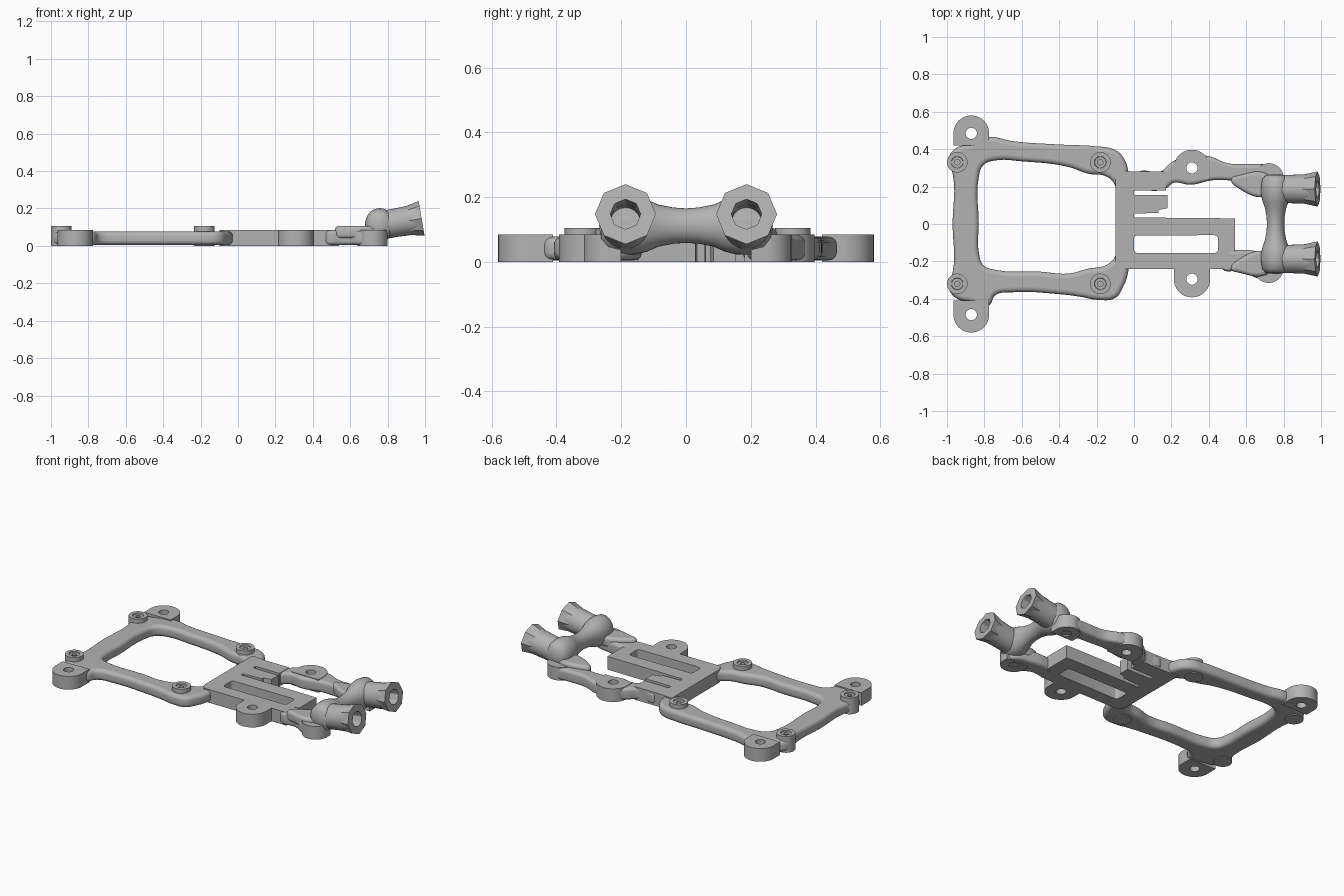
import bpy, bmesh
from math import sin, cos, pi, radians
from mathutils import Matrix, Vector

cube = bpy.data.objects.get("Cube")
if cube:
    bpy.data.objects.remove(cube, do_unlink=True)

COLOUR = (0.45, 0.45, 0.45, 1)
grey = bpy.data.materials.new("light_grey")
grey.use_nodes = True
grey.diffuse_color = COLOUR
grey.node_tree.nodes["Principled BSDF"].inputs["Base Color"].default_value = COLOUR


def finish(obj, angle=35):
    """Give the part its material and smooth shading with sharp edges."""
    obj.data.materials.clear()
    obj.data.materials.append(grey)
    bpy.ops.object.select_all(action='DESELECT')
    obj.select_set(True)
    bpy.context.view_layer.objects.active = obj
    if obj.type == 'CURVE':
        bpy.ops.object.convert(target='MESH')
    bpy.ops.object.shade_smooth_by_angle(angle=radians(angle))


def plate(name, outlines, z0, z1, bevel=0.0, rounded=False):
    """Extrude flat outlines; outlines inside the first one become openings."""
    cu = bpy.data.curves.new(name, 'CURVE')
    cu.dimensions = '2D'
    cu.fill_mode = 'BOTH'
    cu.resolution_u = 6
    cu.extrude = (z1 - z0) / 2 - bevel
    cu.bevel_depth = bevel
    cu.bevel_resolution = 4
    cu.offset = -bevel
    for pts in outlines:
        sp = cu.splines.new('BEZIER' if rounded else 'POLY')
        ends = sp.bezier_points if rounded else sp.points
        ends.add(len(pts) - 1)
        for e, (x, y) in zip(ends, pts):
            if rounded:
                e.co = (x, y, 0)
                e.handle_left_type = e.handle_right_type = 'AUTO'
            else:
                e.co = (x, y, 0, 1)
        sp.use_cyclic_u = True
    obj = bpy.data.objects.new(name, cu)
    obj.location.z = (z0 + z1) / 2
    bpy.context.collection.objects.link(obj)
    finish(obj)


def arc(x, y, r, a0=0.0, a1=2 * pi, n=32):
    return [(x + r * cos(a0 + (a1 - a0) * i / n), y + r * sin(a0 + (a1 - a0) * i / n))
            for i in range(n)]


def lug(name, x, y, r, base, hole=0.03):
    """Round screw lug whose straight neck runs back to y = base."""
    s = 1 if y > 0 else -1
    outline = arc(x, y, r, 0, s * pi) + [(x - r, y), (x - r, base), (x + r, base)]
    plate(name, [outline, arc(x, y, hole)], 0, 0.085)


def lathe(name, profile, matrix, n=32, angle=35):
    """Revolve (radius, height) points about the local z axis."""
    bm = bmesh.new()
    vs = [bm.verts.new((r, 0, h)) for r, h in profile]
    es = [bm.edges.new(p) for p in zip(vs, vs[1:])]
    bmesh.ops.spin(bm, geom=vs + es, cent=(0, 0, 0), axis=(0, 0, 1),
                   angle=2 * pi, steps=n)
    bmesh.ops.remove_doubles(bm, verts=bm.verts, dist=0.0002)
    bmesh.ops.recalc_face_normals(bm, faces=bm.faces)
    me = bpy.data.meshes.new(name)
    bm.to_mesh(me)
    bm.free()
    obj = bpy.data.objects.new(name, me)
    obj.matrix_world = matrix
    bpy.context.collection.objects.link(obj)
    finish(obj, angle)


# Rounded frame with its large opening
frame_outer = [(-.97, 0), (-.97, .27), (-.995, .33), (-.96, .4), (-.87, .43), (-.78, .465),
               (-.65, .443), (-.4, .425), (-.2, .415), (-.11, .4), (-.06, .36), (-.03, .28),
               (-.02, 0), (-.03, -.25), (-.06, -.34), (-.1, -.395), (-.2, -.405),
               (-.28, -.39), (-.4, -.375), (-.65, -.365), (-.74, -.38), (-.78, -.44),
               (-.87, -.42), (-.96, -.39), (-.995, -.32), (-.97, -.26)]
frame_opening = [(-.83, 0), (-.83, .25), (-.805, .315), (-.74, .34), (-.6, .335), (-.35, .305),
                 (-.25, .27), (-.14, .25), (-.095, .19), (-.09, 0), (-.095, -.16),
                 (-.14, -.215), (-.25, -.24), (-.35, -.265), (-.5, -.255), (-.74, -.245),
                 (-.805, -.22), (-.83, -.15)]
plate("frame", [frame_outer, frame_opening], 0.005, 0.078, 0.025, True)

# Flat centre plate: slotted lower bracket and upper fingers
plate("centre_plate", [
    [(-.1, .29), (0, .28), (.17, .28), (.17, .18), (0, .18), (0, .155), (.18, .155),
     (.18, .085), (.13, .075), (.13, .06), (0, .055), (0, .035), (.54, .03), (.54, -.15),
     (.51, -.15), (.51, -.24), (-.08, -.24), (-.1, -.2)],
    arc(.43, -.08, .02, pi / 2, 0, 6) + arc(.43, -.135, .02, 0, -pi / 2, 6)
    + arc(.02, -.135, .02, -pi / 2, -pi, 6) + arc(.02, -.08, .02, pi, pi / 2, 6)],
    0, 0.085)

# Side arms leading to the sockets
upper_arm = [(.02, .27), (.14, .28), (.2, .33), (.3, .37), (.41, .36), (.5, .325),
             (.62, .32), (.74, .31), (.79, .26), (.77, .2), (.68, .22), (.55, .23),
             (.43, .235), (.3, .21), (.21, .22), (.17, .19), (.06, .19)]
plate("upper_arm", [upper_arm, arc(.31, .3, .03, n=12)], 0.005, 0.082, 0.02, True)
lower_arm = [(.47, -.16), (.54, -.14), (.68, -.15), (.77, -.18), (.79, -.25), (.74, -.29),
             (.66, -.29), (.58, -.25), (.47, -.24)]
plate("lower_arm", [lower_arm], 0.005, 0.085, 0.02, True)
for name, s in (("upper", 1), ("lower", -1)):
    plate(name + "_arm_step", [[(.52, s * .24), (.56, s * .19), (.72, s * .15),
                                (.76, s * .2), (.72, s * .265), (.56, s * .26)]],
          0.04, 0.107, 0.02, True)

# Screw lugs
lug("rear_upper_lug", -.87, .485, .095, .42)
lug("rear_lower_lug", -.87, -.485, .095, -.41)
lug("middle_upper_lug", .31, .3, .097, .24)
lug("middle_lower_lug", .31, -.295, .097, -.235)
lug("socket_upper_lug", .72, .245, .08, .2)
lug("socket_lower_lug", .72, -.235, .08, -.2)

# Standoffs with a shallow countersink
standoff = [(0, 0), (.055, 0), (.055, .105), (.032, .105), (.03, .098), (.014, .098),
            (.014, .07), (0, .07)]
for x in (-.945, -.18):
    for y in (.33, -.32):
        lathe("standoff", standoff, Matrix.Translation((x, y, 0)))

# Saddle bridge that joins the two sockets, waisted in the middle
half = [(.053, 0), (.056, .04), (.065, .085), (.08, .12), (.089, .155), (.09, .2),
        (.082, .24), (.06, .262), (0, .268)]
profile = [(r, -h) for r, h in reversed(half[1:])] + half
lathe("socket_bridge", profile, Matrix.Translation((.757, 0, .112))
      @ Matrix.Rotation(pi / 2, 4, 'X') @ Matrix.Diagonal((.87, 1, 1, 1)), angle=60)

# Tilted hollow sockets, each with a faceted flared mouth
tube = [(0, 0), (.07, 0), (.076, .05), (.076, .1), (.079, .18), (.083, .238), (.046, .238),
        (.046, .09), (0, .09)]
mouth = [(.047, .15), (.07, .13), (.094, .24), (.047, .24), (.047, .15)]
axis = Vector((1, 0, .17)).to_track_quat('Z', 'Y').to_matrix().to_4x4()
for name, s in (("upper", 1), ("lower", -1)):
    place = Matrix.Translation((.745, s * .187, .107)) @ axis
    lathe(name + "_socket", tube, place)
    lathe(name + "_socket_mouth", mouth, place, n=8, angle=20)
